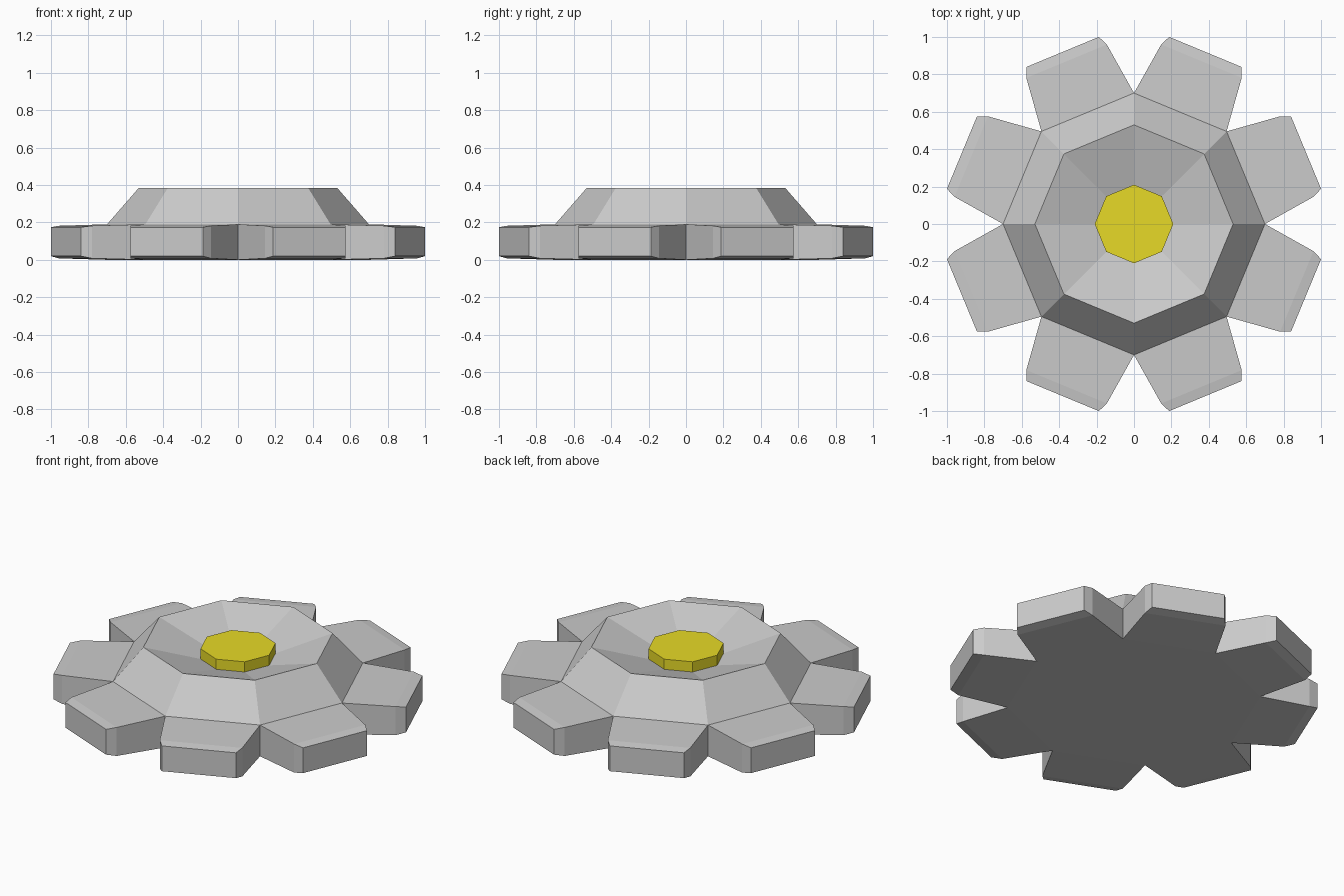
import bpy, bmesh
from math import cos, sin, pi

if "Cube" in bpy.data.objects:
    bpy.data.objects.remove(bpy.data.objects["Cube"])

SIDES = 8
STEP = 2 * pi / SIDES


def ring(bm, radius, z):
    return [bm.verts.new((radius * cos(i * STEP), radius * sin(i * STEP), z))
            for i in range(SIDES)]


def bridge(bm, low, high):
    for i in range(SIDES):
        j = (i + 1) % SIDES
        bm.faces.new((low[i], low[j], high[j], high[i]))


def finish(bm, name):
    bmesh.ops.recalc_face_normals(bm, faces=bm.faces)
    mesh = bpy.data.meshes.new(name)
    bm.to_mesh(mesh)
    bm.free()
    obj = bpy.data.objects.new(name, mesh)
    bpy.context.collection.objects.link(obj)
    return obj


# Flower body: raised octagonal dish with a sunken bowl
bm = bmesh.new()
bottom = ring(bm, 0.70, 0.0)
shoulder = ring(bm, 0.70, 0.19)
rim = ring(bm, 0.53, 0.385)
bowl = ring(bm, 0.21, 0.288)
bm.faces.new(bottom)
bridge(bm, shoulder, rim)
bridge(bm, rim, bowl)
bm.faces.new(bowl)

# Petals: each grows from one octagon side; rows are (radial, half width, z low, z high)
rows = [(0.942, 0.233, 0.008, 0.182), (0.996, 0.209, 0.02, 0.174)]
for i in range(SIDES):
    j = (i + 1) % SIDES
    a = (i + 0.5) * STEP

    def point(r, t, z):
        return bm.verts.new((r * cos(a) - t * sin(a), r * sin(a) + t * cos(a), z))

    prev = [bottom[i], bottom[j], shoulder[j], shoulder[i]]
    for r, w, lo, hi in rows:
        cur = [point(r, -w, lo), point(r, w, lo), point(r, w, hi), point(r, -w, hi)]
        for k in range(4):
            n = (k + 1) % 4
            bm.faces.new((prev[k], prev[n], cur[n], cur[k]))
        prev = cur
    bm.faces.new(prev)
finish(bm, "flower_body")

# Yellow centre button sitting in the bowl
bm = bmesh.new()
low, high = ring(bm, 0.21, 0.288), ring(bm, 0.21, 0.35)
bridge(bm, low, high)
bm.faces.new(low)
bm.faces.new(high)
button = finish(bm, "centre_button")
yellow = bpy.data.materials.new("yellow")
yellow.diffuse_color = (0.8, 0.7, 0.02, 1)
yellow.use_nodes = True
yellow.node_tree.nodes["Principled BSDF"].inputs["Base Color"].default_value = yellow.diffuse_color
button.data.materials.append(yellow)
